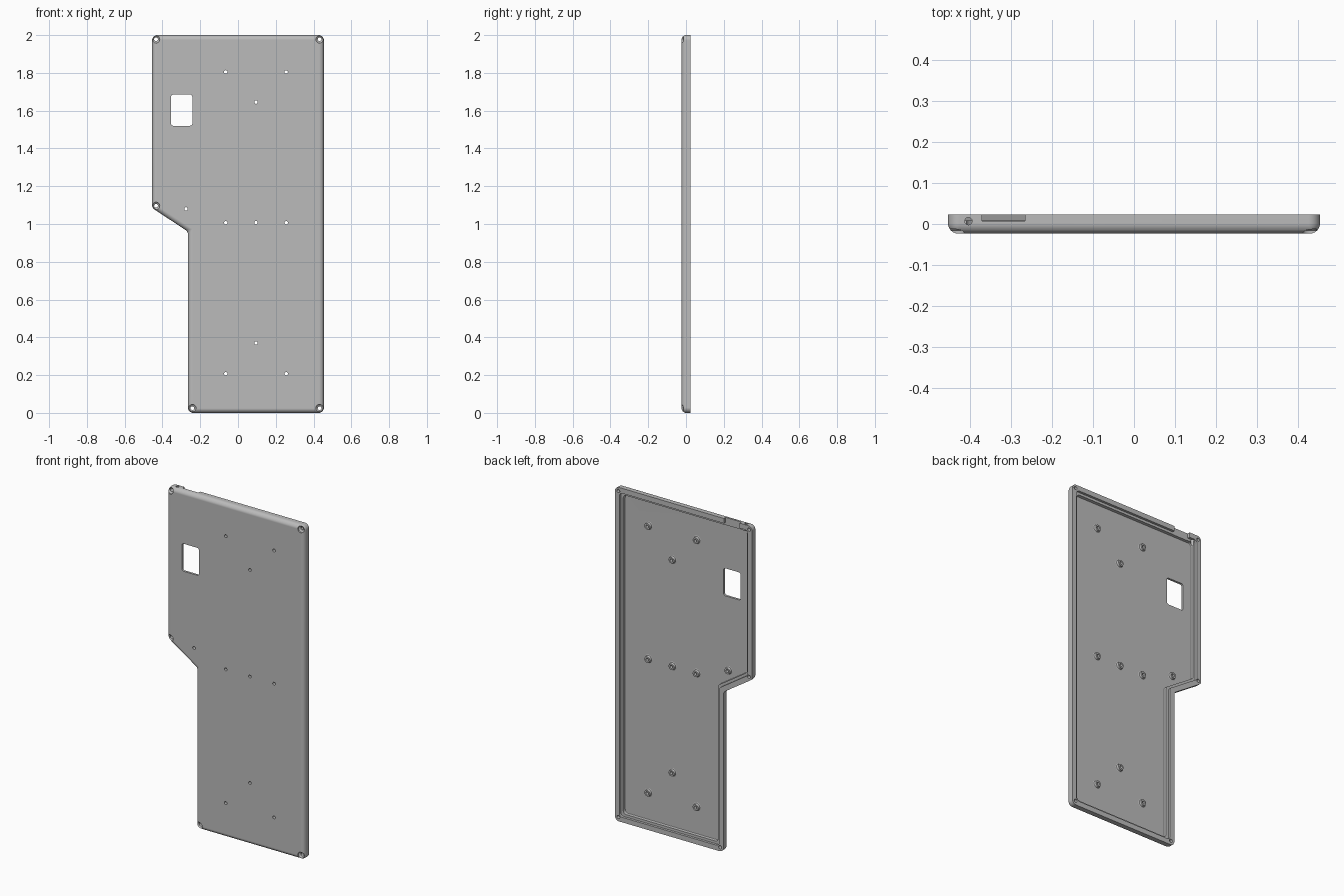
import bpy, bmesh, math
from mathutils import Vector

old = bpy.data.objects.get("Cube")
if old:
    bpy.data.objects.remove(old, do_unlink=True)

grey = bpy.data.materials.new("plain grey")
grey.use_nodes = True
colour = (0.5, 0.5, 0.5, 1)
grey.diffuse_color = colour
grey.node_tree.nodes["Principled BSDF"].inputs["Base Color"].default_value = colour

FRONT, BACK, FLOOR = -0.0235, 0.0235, -0.010


def rounded(points, inset, radius, steps=8):
    """Inset a counter-clockwise outline and round its corners."""
    pts = [Vector(p) for p in points]
    out = []
    for i, p in enumerate(pts):
        a = (p - pts[i - 1]).normalized()
        b = (pts[(i + 1) % len(pts)] - p).normalized()
        na, nb = Vector((-a.y, a.x)), Vector((-b.y, b.x))
        miter = (na + nb) / (1 + na.dot(nb))
        side = 1 if a.x * b.y - a.y * b.x > 0 else -1
        centre = p + miter * (inset + side * radius)
        for k in range(steps + 1):
            t = k / steps
            out.append(centre - na.slerp(nb, t) * radius * side)
    return out


def circle(x, z, r, n=24):
    return [Vector((x + r * math.cos(2 * math.pi * k / n),
                    z + r * math.sin(2 * math.pi * k / n))) for k in range(n)]


def loft(bm, rings, closed=False):
    """Skin (outline, y) rings, capping both ends unless closed."""
    loops = [[bm.verts.new((p.x, y, p.y)) for p in ring] for ring, y in rings]
    pairs = list(zip(loops, loops[1:]))
    if closed:
        pairs.append((loops[-1], loops[0]))
    else:
        bm.faces.new(loops[0])
        bm.faces.new(loops[-1])
    for a, b in pairs:
        for i in range(len(a)):
            j = (i + 1) % len(a)
            bm.faces.new((a[i], a[j], b[j], b[i]))


def finish(bm, name):
    bmesh.ops.recalc_face_normals(bm, faces=bm.faces)
    mesh = bpy.data.meshes.new(name)
    bm.to_mesh(mesh)
    bm.free()
    mesh.materials.append(grey)
    obj = bpy.data.objects.new(name, mesh)
    bpy.context.collection.objects.link(obj)
    return obj


def activate(obj):
    bpy.ops.object.select_all(action="DESELECT")
    obj.select_set(True)
    bpy.context.view_layer.objects.active = obj


def smooth(obj):
    activate(obj)
    bpy.ops.object.shade_smooth_by_angle(angle=math.radians(30))
    mod = obj.modifiers.new("even shading", "WEIGHTED_NORMAL")
    mod.keep_sharp = True


def cut(obj, cutter):
    cutter.hide_render = True
    mod = obj.modifiers.new("cut", "BOOLEAN")
    mod.operation, mod.solver, mod.object = "DIFFERENCE", "EXACT", cutter
    activate(obj)
    bpy.ops.object.modifier_apply(modifier=mod.name)
    bpy.data.objects.remove(cutter, do_unlink=True)


# Tray: rounded front edge, back rim, stepped ledge and recessed floor
outline = [(-0.265, 0), (0.455, 0), (0.455, 2), (-0.455, 2),
           (-0.455, 1.085), (-0.265, 0.96)]
fillet = 0.025
rings = []
for k in range(7):
    a = math.pi / 2 * k / 6
    d = fillet * (1 - math.sin(a))
    rings.append((rounded(outline, d, 0.028 - d), FRONT + fillet * (1 - math.cos(a))))
rings.append((rounded(outline, 0, 0.028), BACK))
for inset, y in [(0.03, BACK), (0.03, 0.009), (0.045, 0.009),
                 (0.045, FLOOR + 0.005), (0.0465, FLOOR + 0.0015), (0.05, FLOOR)]:
    rings.append((rounded(outline, inset, 0.02), y))
bm = bmesh.new()
loft(bm, rings)
tray = finish(bm, "tray_shell")

# Drilled holes for standoffs, and countersunk corner screw holes
standoffs = [(-0.065, 1.805), (0.255, 1.805), (0.095, 1.645), (-0.275, 1.08),
             (-0.065, 1.007), (0.095, 1.007), (0.255, 1.007),
             (0.095, 0.37), (-0.065, 0.207), (0.255, 0.207)]
screws = [(-0.434, 1.978), (0.432, 1.978), (0.432, 0.025),
          (-0.242, 0.025), (-0.434, 1.096)]
bm = bmesh.new()
for x, z in standoffs:
    loft(bm, [(circle(x, z, 0.009), y) for y in (-0.05, 0.05)])
for x, z in screws:
    loft(bm, [(circle(x, z, r), y) for r, y in
              [(0.02, -0.05), (0.02, -0.016), (0.010, -0.008), (0.010, 0.05)]])
cut(tray, finish(bm, "hole_cutter"))

# Rounded window
window = [(-0.355, 1.52), (-0.242, 1.52), (-0.242, 1.685), (-0.355, 1.685)]
bm = bmesh.new()
loft(bm, [(rounded(window, 0, 0.012, 5), y) for y in (-0.05, 0.05)])
cut(tray, finish(bm, "window_cutter"))

# Port slot in the top wall
slot = [(-0.372, 1.94), (-0.267, 1.94), (-0.267, 2.05), (-0.372, 2.05)]
bm = bmesh.new()
loft(bm, [([Vector(p) for p in slot], y) for y in (0.007, 0.05)])
cut(tray, finish(bm, "slot_cutter"))

# Small round hole down through the top wall
bm = bmesh.new()
bmesh.ops.create_cone(bm, cap_ends=True, segments=24, radius1=0.009,
                      radius2=0.009, depth=0.12)
bmesh.ops.translate(bm, verts=bm.verts, vec=(-0.405, 0.007, 2))
cut(tray, finish(bm, "port_cutter"))
smooth(tray)

# Hollow standoffs with flared bases
profile = [(0.009, -0.012), (0.027, -0.012), (0.026, FLOOR), (0.021, -0.008),
           (0.019, -0.004), (0.018, 0.004), (0.009, 0.004)]
for n, (x, z) in enumerate(standoffs, 1):
    bm = bmesh.new()
    loft(bm, [(circle(x, z, r), y) for r, y in profile], closed=True)
    smooth(finish(bm, f"standoff_{n}"))
